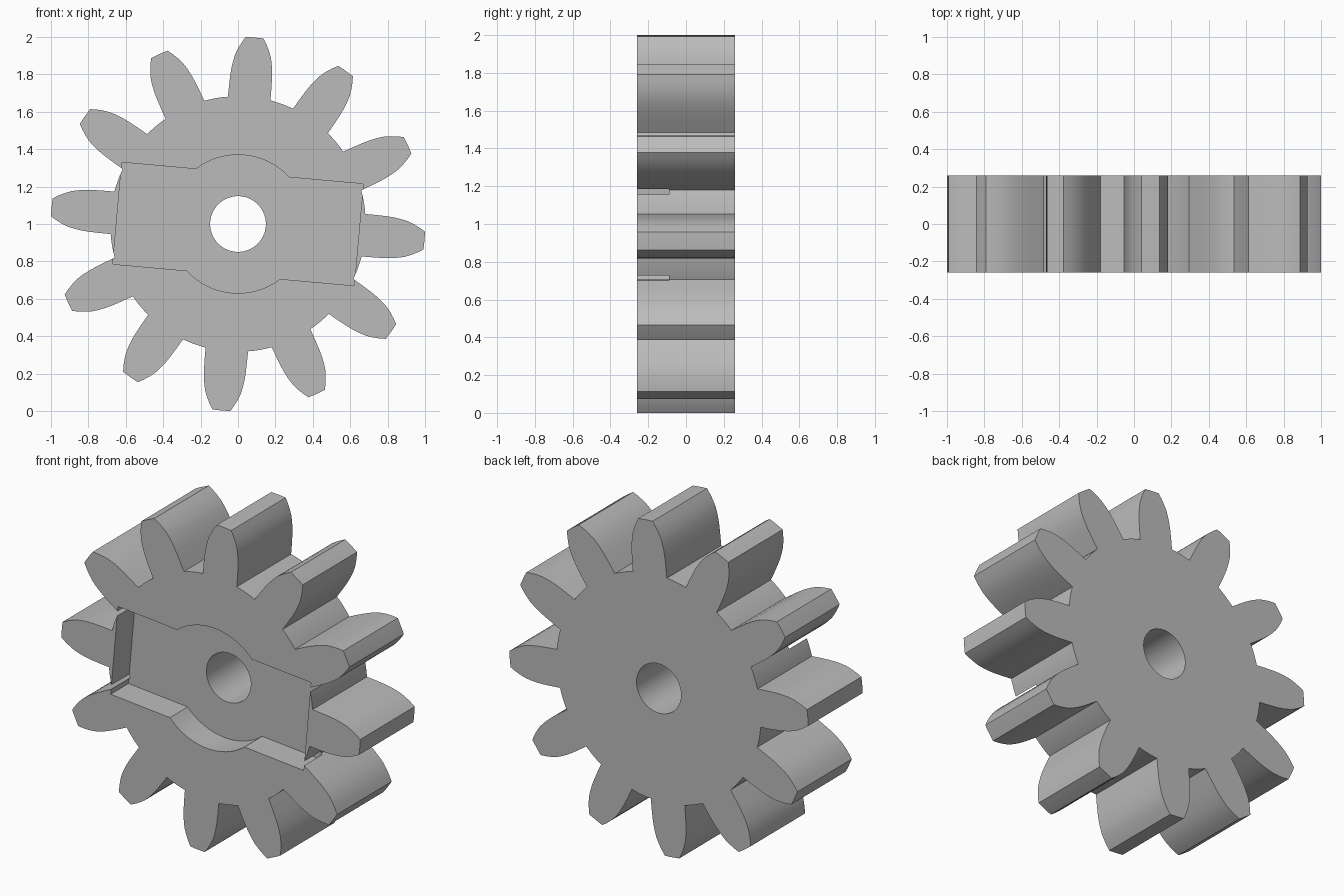
import bpy, bmesh
from math import sin, cos, pi, radians, asin, sqrt, atan2
from mathutils import Matrix

cube = bpy.data.objects.get("Cube")
if cube:
    bpy.data.objects.remove(cube, do_unlink=True)

TEETH = 12
TILT = radians(-5.1)
HALF_DEPTH = 0.26
ROOT = 0.683
TIP = 1.0008
SLOT_FLOOR = -0.09

steel = bpy.data.materials.new("plain_grey")
steel.use_nodes = True
GREY = (0.5, 0.5, 0.5, 1)
steel.diffuse_color = GREY
steel.node_tree.nodes["Principled BSDF"].inputs["Base Color"].default_value = GREY


def arc(radius, start, end, steps):
    return [(radius * cos(a), radius * sin(a))
            for a in (start + (end - start) * i / steps for i in range(steps + 1))]


def prism(name, outline, y0, y1):
    """Extrude an x-z outline along y, tilted about the axle at z = 1."""
    bm = bmesh.new()
    face = bm.faces.new([bm.verts.new((x, y0, z)) for x, z in outline])
    grown = bmesh.ops.extrude_face_region(bm, geom=[face])["geom"]
    moved = [v for v in grown if isinstance(v, bmesh.types.BMVert)]
    bmesh.ops.translate(bm, vec=(0, y1 - y0, 0), verts=moved)
    bmesh.ops.recalc_face_normals(bm, faces=bm.faces)
    bm.transform(Matrix.Translation((0, 0, 1)) @ Matrix.Rotation(-TILT, 4, 'Y'))
    mesh = bpy.data.meshes.new(name)
    bm.to_mesh(mesh)
    bm.free()
    mesh.materials.append(steel)
    obj = bpy.data.objects.new(name, mesh)
    bpy.context.collection.objects.link(obj)
    return obj


# Gear outline: one tooth flank (distance out, half width), mirrored and repeated
flank = [(0.673, 0.114), (0.74, 0.1135), (0.79, 0.112), (0.83, 0.109), (0.87, 0.103),
         (0.905, 0.095), (0.94, 0.081), (0.97, 0.066)]
tip_angle = asin(0.048 / TIP)
tooth = ([(r, -w) for r, w in flank] + arc(TIP, -tip_angle, tip_angle, 4)
         + [(r, w) for r, w in reversed(flank)])
base_angle = atan2(flank[0][1], flank[0][0])
pitch = 2 * pi / TEETH
tooth += arc(ROOT, base_angle, pitch - base_angle, 6)[1:-1]
outline = []
for k in range(TEETH):
    c, s = cos(k * pitch), sin(k * pitch)
    outline += [(x * c - z * s, x * s + z * c) for x, z in tooth]
gear = prism("gear_wheel", outline, -HALF_DEPTH, HALF_DEPTH)

# Front recess: a bar with a round bulge in the middle
half_l, half_h, bulge = 0.648, 0.273, 0.37
a = asin(half_h / bulge)
top = [(half_l, half_h)] + arc(bulge, a, pi - a, 24) + [(-half_l, half_h)]
slot_outline = top + [(-x, -z) for x, z in top]
slot = prism("recess_cutter", slot_outline, -HALF_DEPTH - 0.1, SLOT_FLOOR)

# Axle bore
bore = prism("bore_cutter", arc(0.149, 0, 2 * pi, 64)[:-1], -0.5, 0.5)

for cutter in (slot, bore):
    cutter.hide_render = True
    cutter.hide_viewport = True
    mod = gear.modifiers.new(cutter.name, 'BOOLEAN')
    mod.operation = 'DIFFERENCE'
    mod.solver = 'EXACT'
    mod.object = cutter

# Bake the cuts, drop the cutters, then shade
bpy.context.view_layer.update()
graph = bpy.context.evaluated_depsgraph_get()
baked = bpy.data.meshes.new_from_object(gear.evaluated_get(graph))
gear.modifiers.clear()
gear.data = baked
for cutter in (slot, bore):
    bpy.data.objects.remove(cutter, do_unlink=True)
bpy.ops.object.select_all(action='DESELECT')
gear.select_set(True)
bpy.context.view_layer.objects.active = gear
bpy.ops.object.shade_smooth_by_angle(angle=radians(25))
